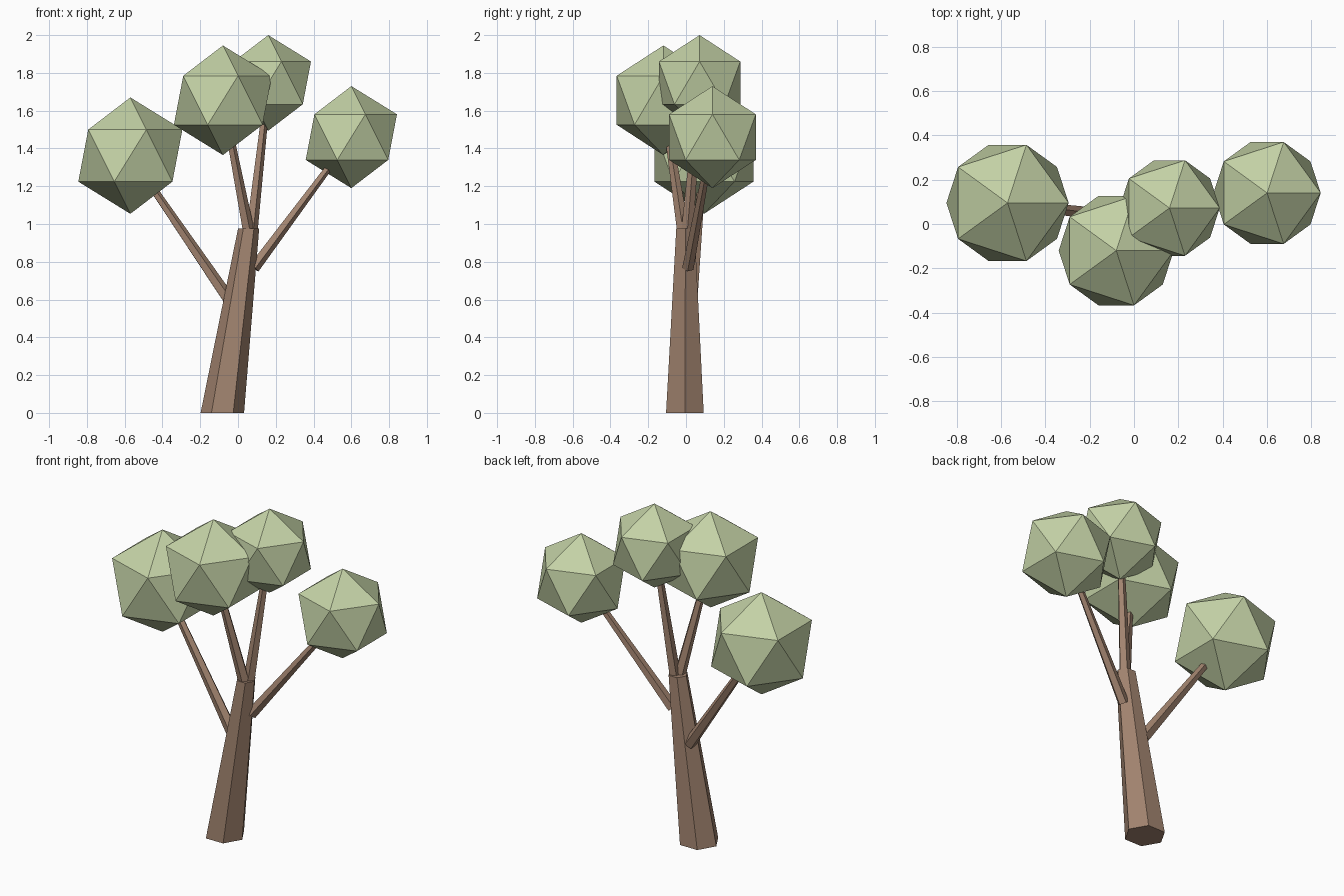
import bpy, bmesh
from math import cos, sin, tau
from mathutils import Vector

if "Cube" in bpy.data.objects:
    bpy.data.objects.remove(bpy.data.objects["Cube"])


def material(name, rgb):
    m = bpy.data.materials.new(name)
    m.diffuse_color = (*rgb, 1)
    m.use_nodes = True
    m.node_tree.nodes["Principled BSDF"].inputs["Base Color"].default_value = m.diffuse_color
    return m


bark = material("bark", (0.36, 0.23, 0.16))
leaf = material("leaf", (0.55, 0.64, 0.38))


def add_object(name, bm, mat):
    bmesh.ops.recalc_face_normals(bm, faces=bm.faces)
    mesh = bpy.data.meshes.new(name)
    bm.to_mesh(mesh)
    bm.free()
    mesh.materials.append(mat)
    obj = bpy.data.objects.new(name, mesh)
    bpy.context.collection.objects.link(obj)


def tapered(name, a, b, ra, rb, sides, level=False):
    """Tapered prism from a to b; level keeps both ends horizontal."""
    a, b = Vector(a), Vector(b)
    q = Vector((0, 0, 1)).rotation_difference(b - a)
    bm = bmesh.new()
    rings = []
    for p, r in ((a, ra), (b, rb)):
        ring = []
        for i in range(sides):
            v = Vector((cos(tau * i / sides), sin(tau * i / sides), 0)) * r
            ring.append(bm.verts.new(p + (v if level else q @ v)))
        rings.append(ring)
    lo, hi = rings
    for i in range(sides):
        j = (i + 1) % sides
        bm.faces.new((lo[i], lo[j], hi[j], hi[i]))
    bm.faces.new(lo)
    bm.faces.new(hi)
    add_object(name, bm, bark)


# Leaning six-sided trunk
tapered("trunk", (-0.083, -0.006, 0), (0.056, -0.003, 0.975), 0.115, 0.056, 6, True)

# Each limb: branch start, start radius, foliage centre, foliage radius
limbs = [
    ("left", (-0.043, 0.027, 0.59), 0.035, (-0.57, 0.095, 1.362), 0.308),
    ("front", (0.058, -0.012, 0.94), 0.034, (-0.08, -0.12, 1.655), 0.29),
    ("top", (0.068, 0.005, 0.94), 0.034, (0.16, 0.072, 1.747), 0.253),
    ("right", (0.083, 0.01, 0.768), 0.032, (0.60, 0.14, 1.46), 0.27),
]
for name, start, r, centre, size in limbs:
    # Branch ends inside its foliage
    end = Vector(start).lerp(Vector(centre), 0.9)
    tapered(name + "_branch", start, end, r, r * 0.55, 5)
    # Icosahedral foliage clump
    bm = bmesh.new()
    bmesh.ops.create_icosphere(bm, subdivisions=1, radius=size)
    bmesh.ops.translate(bm, verts=bm.verts, vec=centre)
    add_object(name + "_foliage", bm, leaf)
